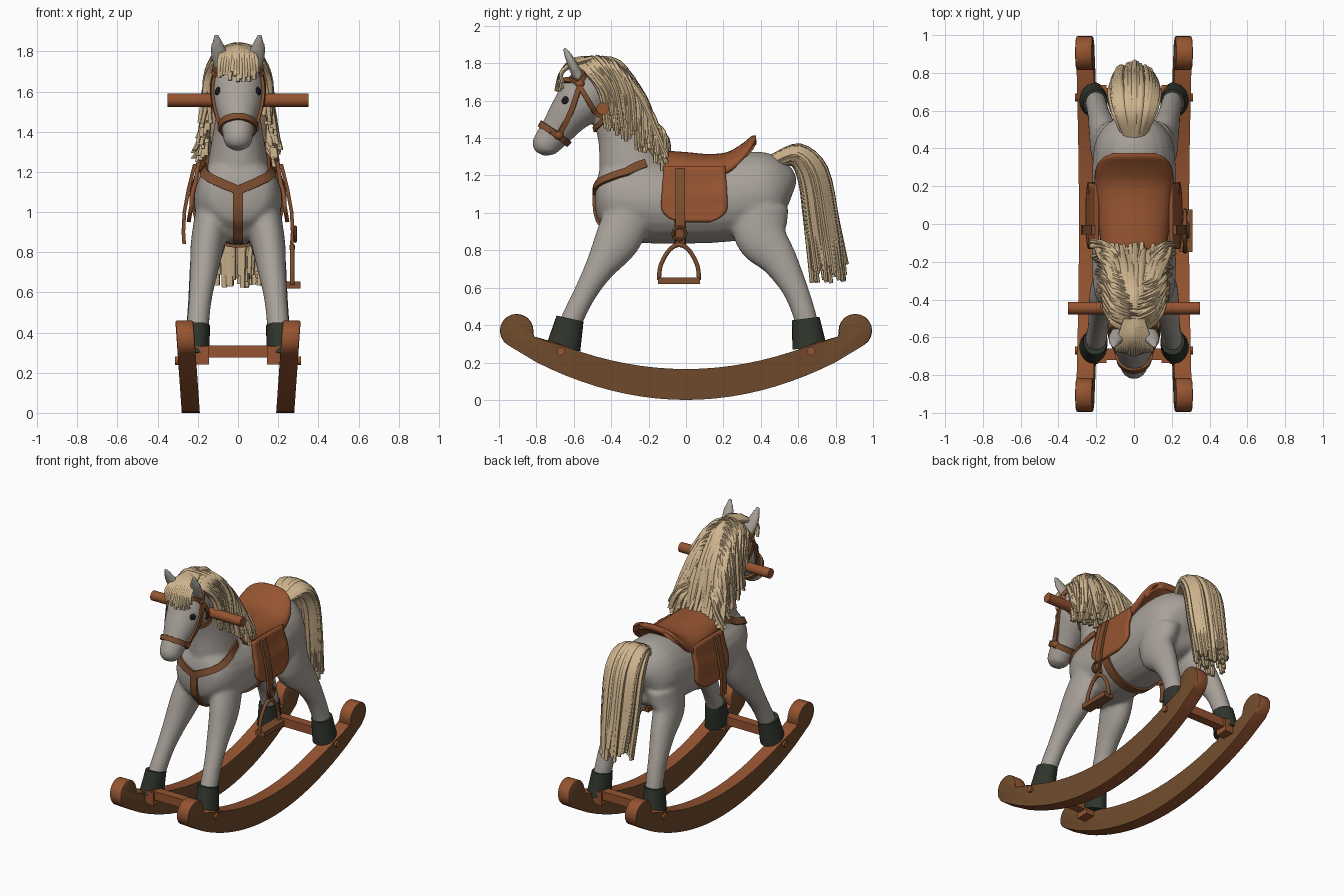
import bpy, bmesh, math, random
from mathutils import Vector, Matrix
from mathutils.bvhtree import BVHTree

if "Cube" in bpy.data.objects:
    bpy.data.objects.remove(bpy.data.objects["Cube"])

random.seed(4)
R = random.uniform


def material(name, c):
    m = bpy.data.materials.new(name)
    m.diffuse_color = (*c, 1)
    m.use_nodes = True
    m.node_tree.nodes["Principled BSDF"].inputs["Base Color"].default_value = m.diffuse_color
    return m


GREY = material("dapple grey", (.39, .355, .32))
CREAM = material("cream hair", (.62, .46, .27))
TAN = material("saddle tan", (.30, .088, .03))
STRAP = material("strap brown", (.20, .075, .028))
WOOD = material("rocker brown", (.165, .073, .026))
HOOF = material("hoof dark green", (.028, .035, .024))
BLACK = material("eye black", (.01, .01, .01))


def finish(name, bm, mats, angle=40, fix=True):
    if fix:
        bmesh.ops.recalc_face_normals(bm, faces=bm.faces)
    me = bpy.data.meshes.new(name)
    bm.to_mesh(me)
    bm.free()
    ob = bpy.data.objects.new(name, me)
    bpy.context.collection.objects.link(ob)
    for m in (mats if isinstance(mats, list) else [mats]):
        me.materials.append(m)
    bpy.ops.object.select_all(action='DESELECT')
    ob.select_set(True)
    bpy.context.view_layer.objects.active = ob
    bpy.ops.object.shade_smooth_by_angle(angle=math.radians(angle))
    return ob


def spline(P, n):
    """Catmull-Rom through tuples of any length."""
    out = []
    for i in range(len(P) - 1):
        q = [P[max(i - 1, 0)], P[i], P[i + 1], P[min(i + 2, len(P) - 1)]]
        for k in range(n):
            t = k / n
            out.append([.5 * (2 * b + (c - a) * t + (2 * a - 5 * b + 4 * c - d) * t * t
                              + (3 * b - a - 3 * c + d) * t ** 3) for a, b, c, d in zip(*q)])
    return out + [list(P[-1])]


def skin(bm, rings, closed=False):
    V = [[bm.verts.new(p) for p in r] for r in rings]
    n = len(V[0])
    for a, b in zip(V, V[1:] + V[:1] if closed else V[1:]):
        for i in range(n):
            bm.faces.new((a[i], a[(i + 1) % n], b[(i + 1) % n], b[i]))
    if not closed:
        bm.faces.new(V[0][::-1])
        bm.faces.new(V[-1])


def loft(bm, secs, n=24, sub=5):
    """Sections (x, y, z, half width, half depth) along a path; also used for hair."""
    P = spline(secs, sub)
    rings = []
    for i, p in enumerate(P):
        a, b = P[max(i - 1, 0)], P[min(i + 1, len(P) - 1)]
        t = Vector(b[:3]) - Vector(a[:3])
        t.x = 0
        t.normalize()
        d = Vector((0, -t.z, t.y))
        ring = []
        for k in range(n):
            w = 2 * math.pi * k / n
            ring.append(Vector(p[:3]) + Vector((max(p[3], .004) * math.cos(w), 0, 0))
                        + d * max(p[4], .004) * math.sin(w))
        rings.append(ring)
    skin(bm, rings)


def mid(secs):
    return [(0, *s) for s in secs]


def flip(pts, s):
    return [(p[0] * s, *p[1:]) for p in pts]


# horse: torso, neck, head, legs and ears fused into one smooth skin
bm = bmesh.new()
loft(bm, mid([(-.485, 1.08, .06, .06), (-.46, 1.08, .15, .14), (-.38, 1.08, .205, .21), (-.25, 1.06, .222, .22),
              (-.05, 1.05, .22, .215), (.15, 1.06, .22, .22), (.32, 1.09, .22, .235), (.45, 1.1, .2, .22),
              (.53, 1.1, .14, .16), (.565, 1.09, .05, .06)]))
loft(bm, mid([(-.25, 1.1, .18, .2), (-.29, 1.25, .15, .18), (-.34, 1.42, .12, .135), (-.39, 1.56, .1, .125),
              (-.46, 1.68, .09, .1)]))
loft(bm, mid([(-.45, 1.71, .06, .06), (-.5, 1.67, .115, .125), (-.56, 1.6, .128, .135), (-.63, 1.52, .112, .11),
              (-.69, 1.44, .087, .09), (-.735, 1.385, .076, .08), (-.765, 1.345, .066, .066),
              (-.78, 1.315, .03, .03)]))
FRONT = [(.12, -.29, 1.02, .09, .13), (.15, -.37, .85, .085, .122), (.17, -.465, .7, .07, .08),
         (.187, -.54, .57, .058, .062), (.2, -.605, .44, .056, .06), (.205, -.64, .35, .056, .06)]
REAR = [(.11, .4, 1.04, .1, .15), (.14, .4, .88, .09, .142), (.165, .495, .75, .074, .1),
        (.187, .58, .6, .06, .07), (.2, .635, .45, .056, .062), (.205, .65, .35, .056, .062)]
EAR = [(.08, -.56, 1.7, .035, .03), (.085, -.59, 1.76, .048, .03), (.1, -.62, 1.82, .038, .024),
       (.108, -.652, 1.885, .012, .012)]
for s in (1, -1):
    for part in (FRONT, REAR, EAR):
        loft(bm, flip(part, s))
horse = finish("horse_body", bm, GREY)
m = horse.modifiers.new("fuse", 'REMESH')
m.mode, m.voxel_size, m.use_smooth_shade = 'VOXEL', .012, True
m = horse.modifiers.new("soften", 'SMOOTH')
m.factor, m.iterations = .5, 8
bpy.context.view_layer.update()
bvh = BVHTree.FromObject(horse, bpy.context.evaluated_depsgraph_get())

# hooves
for s in (1, -1):
    for nm, y0, y1 in (("front", -.62, -.655), ("rear", .64, .66)):
        bm = bmesh.new()
        loft(bm, [(s * .204, y0, .435, .064, .074), (s * .216, y1, .28, .074, .092)])
        finish(nm + "_hoof", bm, HOOF)


# straps hugging the horse
def ribbon(bm, pairs, w, th):
    rings = []
    for i, (c, n) in enumerate(pairs):
        t = pairs[min(i + 1, len(pairs) - 1)][0] - pairs[max(i - 1, 0)][0]
        u = t.cross(n).normalized() * w / 2
        rings.append([c - u - n * th, c + u - n * th, c + u + n * th, c - u + n * th])
    skin(bm, rings)


def strap(bm, pts, w=.036, off=.006, sub=8):
    pairs = []
    for p in spline(pts, sub):
        co, no, _, _ = bvh.find_nearest(Vector(p))
        pairs.append((co + no * off, no))
    ribbon(bm, pairs, w, .008)


bm = bmesh.new()
nose = [(.1 * math.cos(a), -.72 - .083 * math.sin(a), 1.435 + .055 * math.sin(a))
        for a in [k * math.pi / 6 for k in range(13)]]
strap(bm, nose, .034)
for s in (1, -1):
    strap(bm, flip([(.1, -.68, 1.41), (.13, -.62, 1.53), (.13, -.57, 1.68), (.08, -.54, 1.76)], s), .028)
    strap(bm, flip([(.13, -.57, 1.68), (.13, -.51, 1.58), (.12, -.46, 1.5), (0, -.47, 1.45)], s), .026)
    strap(bm, flip([(.13, -.57, 1.69), (.08, -.64, 1.72), (0, -.67, 1.72)], s), .028)
finish("bridle", bm, STRAP)
bm = bmesh.new()
for s in (1, -1):
    strap(bm, flip([(.19, -.2, 1.28), (.18, -.32, 1.23), (.14, -.43, 1.17), (0, -.5, 1.11)], s), .045)
strap(bm, [(0, -.5, 1.12), (0, -.5, 1.0), (0, -.47, .9), (0, -.36, .82)], .05)
finish("breast_collar", bm, STRAP)
bm = bmesh.new()
strap(bm, [(.25, -.03, 1.05), (.2, -.03, .88), (0, -.03, .8), (-.2, -.03, .88), (-.25, -.03, 1.05)], .06)
finish("girth", bm, STRAP)


# eyes and bridle rosettes
def stud(name, p, r, mat, flat=.4):
    for s in (1, -1):
        co, no, _, _ = bvh.find_nearest(Vector((p[0] * s, p[1], p[2])))
        M = Matrix.Translation(co) @ no.to_track_quat('Z', 'Y').to_matrix().to_4x4() @ Matrix.Diagonal((1, 1, flat, 1))
        bm = bmesh.new()
        bmesh.ops.create_uvsphere(bm, u_segments=16, v_segments=10, radius=r, matrix=M)
        finish(name, bm, mat)


stud("eye", (.13, -.665, 1.61), .021, BLACK)
stud("cheek_rosette", (.1, -.68, 1.41), .027, TAN, .8)
stud("brow_rosette", (.13, -.57, 1.69), .025, TAN, .8)

# saddle seat: arched sheet given thickness
bm = bmesh.new()
rows = []
for y, w, zt, ze in spline([(-.14, .17, 1.335, 1.23), (0, .19, 1.325, 1.2), (.12, .2, 1.315, 1.2),
                            (.22, .21, 1.325, 1.215), (.3, .2, 1.37, 1.28), (.35, .165, 1.41, 1.345),
                            (.375, .11, 1.415, 1.385)], 4):
    rows.append([bm.verts.new((-w * math.cos(a), y, ze + (zt - ze) * math.sin(a) ** .8))
                 for a in [math.pi * k / 20 for k in range(21)]])
for a, b in zip(rows, rows[1:]):
    for i in range(20):
        bm.faces.new((a[i], a[i + 1], b[i + 1], b[i]))
bmesh.ops.reverse_faces(bm, faces=[f for f in bm.faces if f.normal.z < 0])
bm.normal_update()
for f in bm.faces:
    if f.normal.z < 0:
        f.normal_flip()
m = finish("saddle_seat", bm, TAN, 60, False).modifiers.new("thickness", 'SOLIDIFY')
m.thickness, m.offset = .045, -1

# saddle flaps and stirrup leathers
for s in (1, -1):
    bm = bmesh.new()
    rows = []
    for i in range(15):
        t = i / 14
        z = 1.25 - .3 * t
        q = max(0, (t - .6) / .4)
        h = (.165 + .02 * t) * (1 - .55 * q ** 3.5)
        row = []
        for j in range(13):
            y = .045 + h * (j / 6 - 1)
            hit = bvh.ray_cast(Vector((s * .6, y, z)), Vector((-s, 0, 0)))[0]
            row.append(bm.verts.new((s * max(abs(hit.x) + .012 if hit else 0, .195 + .17 * (1.25 - z)), y, z)))
        rows.append(row)
    for a, b in zip(rows, rows[1:]):
        for j in range(12):
            bm.faces.new((a[j], a[j + 1], b[j + 1], b[j]))
    m = finish("saddle_flap", bm, TAN, 60).modifiers.new("thickness", 'SOLIDIFY')
    m.thickness, m.offset = .02, 0
    bm = bmesh.new()
    ribbon(bm, [(Vector((s * x, -.03, z)), Vector((s, 0, 0))) for x, z in
                ((.215, 1.24), (.245, 1.12), (.267, 1.0), (.272, .9), (.268, .84))], .05, .009)
    finish("stirrup_leather", bm, STRAP)


def box(bm, c, size):
    bmesh.ops.create_cube(bm, size=1, matrix=Matrix.Translation(c) @ Matrix.Diagonal((*size, 1)))


def rod(bm, c, r, length):
    bmesh.ops.create_cone(bm, cap_ends=True, segments=24, radius1=r, radius2=r, depth=length,
                          matrix=Matrix.Translation(c) @ Matrix.Rotation(math.pi / 2, 4, 'Y'))


# single stirrup on the right: ring, arch and tread
bm = bmesh.new()
loft(bm, [(.27, -.145, .64, .012, .012), (.27, -.135, .72, .012, .012), (.27, -.09, .8, .012, .012),
          (.27, -.037, .83, .014, .014), (.27, .016, .8, .012, .012), (.27, .06, .72, .012, .012),
          (.27, .07, .64, .012, .012)], 10)
box(bm, (.275, -.037, .637), (.07, .225, .034))
skin(bm, [[Vector((.285 + .009 * math.cos(b), -.035 + (.034 + .009 * math.sin(b)) * math.cos(a),
                   .89 + (.034 + .009 * math.sin(b)) * math.sin(a))) for b in [k * math.pi / 4 for k in range(8)]]
          for a in [k * math.pi / 10 for k in range(20)]], True)
finish("stirrup", bm, STRAP)

# handle through the neck
bm = bmesh.new()
rod(bm, (0, -.445, 1.557), .033, .7)
finish("handle", bm, TAN)

# rockers: bowed profile with round ends, brown cheeks and tan edges
for s in (1, -1):
    end = [(.905 + .09 * math.cos(a), .37 + .09 * math.sin(a)) for a in
           [math.radians(-60 + 265 * k / 14) for k in range(15)]]
    prof = [(y, .315 * y * y) for y in [.08 * k for k in range(-10, 11)]] + end
    prof += [(y, .165 + .29 * y * y) for y in [.08 * k for k in range(9, -10, -1)]]
    prof += [(-y, z) for y, z in reversed(end)]
    bm = bmesh.new()
    skin(bm, [[Vector((s * (x + .07 * z), y, z)) for y, z in prof] for x in (.19, .28)])
    rim = [e for e in bm.edges if any(len(f.verts) > 4 for f in e.link_faces)]
    bmesh.ops.bevel(bm, geom=rim, offset=.009, segments=2, affect='EDGES', profile=.5)
    bm.normal_update()
    for f in bm.faces:
        f.material_index = 0 if abs(f.normal.x) > .9 else 1
    finish("rocker", bm, [WOOD, TAN])
# cross bars with end blocks and bolts
for y in (-.69, .69):
    bm = bmesh.new()
    box(bm, (0, y, .305), (.42, .06, .06))
    for s in (1, -1):
        box(bm, (s * .185, y, .285), (.08, .09, .09))
        rod(bm, (s * .295, y * .97, .26), .022, .035)
    finish("cross_bar", bm, TAN)


# hair: tapered locks over a soft core
def lock(bm, pts, r):
    n = len(pts) - 1
    loft(bm, [(*p, r * (1 - .45 * i / n), r * (.8 - .3 * i / n)) for i, p in enumerate(pts)], 7, 4)


bm = bmesh.new()
loft(bm, mid([(-.58, 1.76, .05, .03), (-.48, 1.79, .09, .045), (-.37, 1.73, .11, .06), (-.27, 1.57, .125, .07),
              (-.21, 1.42, .14, .06), (-.16, 1.31, .13, .03)]), 16)
CREST = spline([(-.57, 1.79), (-.49, 1.83), (-.37, 1.79), (-.27, 1.66), (-.2, 1.5), (-.16, 1.4)], 10)
for s in (1, -1):
    for layer in range(2):
        for k in range(30):
            t = k / 29
            cy, cz = CREST[int(t * 42)]
            ey, ez = -.42 + .31 * t + R(-.02, .02), 1.5 - .22 * t + R(-.06, .05)
            ex = .165 + .045 * t + R(-.02, .015) - layer * .02
            lock(bm, [(s * .01, cy, cz), (s * (.085 + R(0, .02)), cy + .2 * (ey - cy) + .01, cz - .035),
                      (s * (.145 + R(-.015, .015)), cy + .6 * (ey - cy) + .03, cz + .45 * (ez - cz)),
                      (s * ex, ey, ez)], R(.018, .026))
for k in range(34):
    u = -1 + 2 * k / 33
    lock(bm, [(.03 * u, -.53 + R(0, .06), 1.815), (.09 * u, -.36, 1.80 - .05 * abs(u)),
              (.14 * u, -.235 + R(-.02, .01), 1.62), (.18 * u, -.165 + R(-.02, .01), 1.44),
              (.2 * u, -.11 + R(-.03, .01), 1.31 - .04 * abs(u) + R(-.02, .03))], R(.02, .028))
finish("mane", bm, CREAM, 50)
bm = bmesh.new()
for k in range(15):
    x = -.09 + .18 * k / 14
    lock(bm, [(x * .4, -.5, 1.825), (x * .8, -.6, 1.815 - abs(x) * .2), (x, -.665, 1.75),
              (x * 1.05, -.695 + abs(x) * .4, 1.675 + R(-.03, .03))], .02)
finish("forelock", bm, CREAM, 50)
bm = bmesh.new()
loft(bm, mid([(.46, 1.27, .05, .04), (.58, 1.31, .085, .045), (.67, 1.2, .11, .075), (.72, .95, .105, .08),
              (.75, .74, .08, .07)]), 16)
for k in range(64):
    a = k * 2.39996
    q = 1 if k % 3 else R(.3, .8)
    u, v = q * math.cos(a), q * math.sin(a)
    lock(bm, [(.04 * u, .47, 1.27 + .03 * v), (.1 * u, .59 + .02 * v, 1.31 + .045 * v),
              (.125 * u, .68 + .065 * v, 1.2 + .04 * v), (.122 * u, .725 + .085 * v, .95),
              (.105 * u, .765 + .085 * v + R(-.01, .01), .67 + R(-.05, .06))], R(.02, .028))
finish("tail", bm, CREAM, 50)
